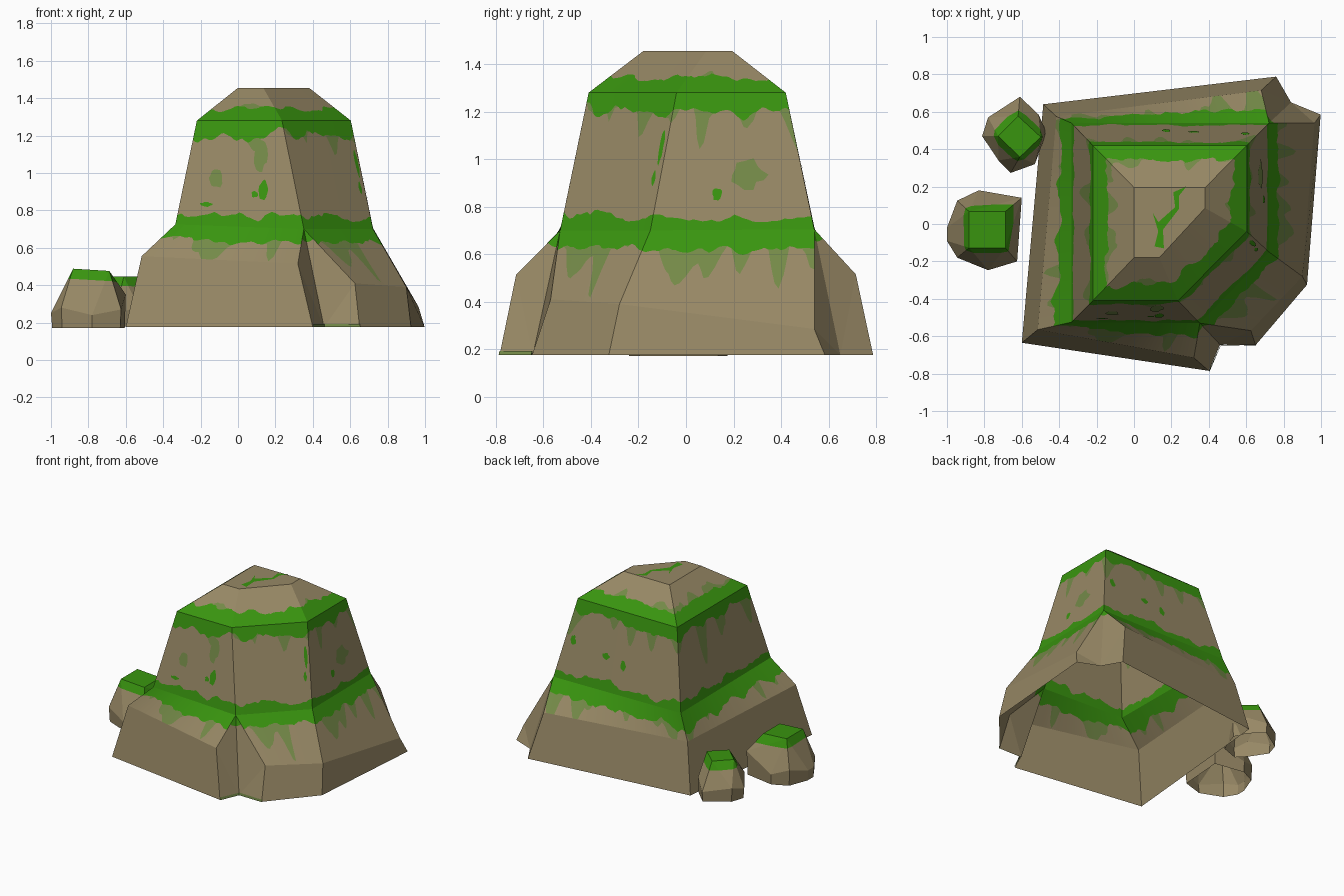
import bpy, bmesh, math
from mathutils import Vector as V, noise

if "Cube" in bpy.data.objects:
    bpy.data.objects.remove(bpy.data.objects["Cube"])


def srgb(r, g, b):
    f = lambda c: (c / 255 / 12.92) if c < 10 else ((c / 255 + 0.055) / 1.055) ** 2.4
    return (f(r), f(g), f(b), 1)


MATS = []
for name, col in (("stone_tan", (151, 136, 101)), ("moss_green", (57, 149, 15)),
                  ("faded_moss", (116, 138, 72))):
    m = bpy.data.materials.new(name)
    m.diffuse_color = srgb(*col)
    m.use_nodes = True
    m.node_tree.nodes["Principled BSDF"].inputs["Base Color"].default_value = m.diffuse_color
    MATS.append(m)
STONE, MOSS, FADED = 0, 1, 2


def finish(bm, name):
    me = bpy.data.meshes.new(name)
    bm.to_mesh(me)
    bm.free()
    for m in MATS:
        me.materials.append(m)
    ob = bpy.data.objects.new(name, me)
    bpy.context.collection.objects.link(ob)
    return ob


def wob(p, freq, seed):
    return noise.noise(p * freq + V((seed, seed * 1.7, seed * 0.6)))


def patch(bm, tl, tr, bl, br, top=0.0, drip=0.0, bottom=0.0, fuzz=0.0):
    """Four-sided wall, cut into columns with ragged moss along its top and bottom edges."""
    tl, tr, bl, br = V(tl), V(tr), V(bl), V(br)
    n = max(1, round(max((tr - tl).length, (br - bl).length) / 0.02)) if top or bottom else 1
    cols = []
    for i in range(n + 1):
        a, b = tl.lerp(tr, i / n), bl.lerp(br, i / n)
        L = max((a - b).length, 1e-4)
        t = top and max(0.02, top + 0.05 * wob(a, 9, 3) + 0.03 * wob(a, 25, 8))
        d = t + (max(0, wob(a, 11, 20) - 0.08) * drip if top else 0)
        lo = bottom and max(0.015, bottom + 0.045 * wob(b, 9, 5) + 0.02 * wob(b, 27, 9))
        hi = lo + max(0, wob(b, 10, 31) - 0.05) * fuzz
        t, d = min(t, L - hi), min(d, L - hi)
        cols.append([bm.verts.new(a.lerp(b, s / L)) for s in (0, t, d, L - hi, L - lo, L)])
    for c0, c1 in zip(cols, cols[1:]):
        for k, mat in enumerate((MOSS, FADED, STONE, FADED, MOSS)):
            q = (c0[k], c0[k + 1], c1[k + 1], c1[k])
            if (q[0].co - q[1].co).length + (q[2].co - q[3].co).length > 2e-4:
                bm.faces.new(q).material_index = mat


# Rings run front-left, front, right, back-right, back-left
CAP = [(0, -.18, 1.455), (.135, -.18, 1.455), (.38, .085, 1.455), (.38, .195, 1.455), (0, .195, 1.455)]
BROW = [(-.22, -.41, 1.28), (.235, -.41, 1.28), (.603, -.04, 1.28), (.603, .42, 1.28), (-.22, .42, 1.28)]
WAIST = [(-.335, -.525, .725), (.352, -.53, .70), (.722, -.15, .70), (.722, .54, .705), (-.335, .54, .715)]
# Shoulder points and base points of the skirt
S_fl, S_f, S_f2 = (-.515, -.565, .555), (.32, -.715, .515), (.625, -.57, .41)
S_r, S_br, S_b, S_bl = (.90, -.28, .39), (.965, .54, .285), (.68, .715, .515), (-.415, .575, .535)
Z = .175
B_fl, B_f, B_fm, B_f2 = (-.60, -.635, Z), (.40, -.785, Z), (.46, -.645, Z), (.65, -.648, Z)
B_r, B_br, B_bm, B_b, B_bl = (.925, -.325, Z), (.998, .585, Z), (.84, .65, Z), (.76, .788, Z), (-.485, .64, Z)

# Main boulder, open underneath
bm = bmesh.new()
for i in range(5):
    j = (i + 1) % 5
    patch(bm, CAP[i], CAP[j], BROW[i], BROW[j], bottom=.11, fuzz=.12)
    patch(bm, BROW[i], BROW[j], WAIST[i], WAIST[j], top=.08, drip=.45, bottom=.055)
fl, f, r, br, bl = WAIST
for q, depth in (((fl, f, S_fl, S_f), .10), ((f, r, S_f2, S_r), .10), ((r, br, S_r, S_br), .10),
                 ((br, bl, S_b, S_bl), .11), ((bl, fl, S_bl, S_fl), .12)):
    patch(bm, *q, top=depth, drip=.45)
# folded corners of the skirt
for q in ((f, f, S_f, B_fm), (f, f, B_fm, S_f2), (br, br, S_br, B_bm), (br, br, B_bm, S_b)):
    patch(bm, *q, top=.06)
for tri in ((S_f, B_f, B_fm), (S_f2, B_fm, B_f2), (S_br, B_br, B_bm), (S_b, B_bm, B_b)):
    bm.faces.new([bm.verts.new(p) for p in tri])
# lower vertical band
for q in ((S_fl, S_f, B_fl, B_f), (S_f2, S_r, B_f2, B_r), (S_r, S_br, B_r, B_br),
          (S_b, S_bl, B_b, B_bl), (S_bl, S_fl, B_bl, B_fl)):
    patch(bm, *q)
bm.faces.new([bm.verts.new(p) for p in CAP])
bmesh.ops.remove_doubles(bm, verts=bm.verts, dist=0.0005)
finish(bm, "main_boulder")

# Thin moss patches on the walls and the summit
bm = bmesh.new()


def spot(side, u, v, rx, ry, mat=MOSS):
    k = (side + 1) % 5
    a, b, c, d = (V(p) for p in (WAIST[side], WAIST[k], BROW[side], BROW[k]))
    ux, vy = (b - a).normalized(), (c - a).lerp(d - b, u).normalized()
    vy = (vy - ux * vy.dot(ux)).normalized()
    nrm = ux.cross(vy).normalized()
    p0 = a.lerp(b, u).lerp(c.lerp(d, u), v) + nrm * 0.003
    vs = []
    for i in range(14):
        t = i * math.tau / 14
        k = 1 + 0.5 * wob(V((math.cos(t), math.sin(t), u * 9)), 1.5, side + v)
        vs.append(bm.verts.new(p0 + ux * rx * k * math.cos(t) + vy * ry * k * math.sin(t)))
    bm.faces.new(vs).material_index = mat


for s in ((0, .71, .35, .025, .05), (0, .63, .31, .016, .016), (0, .22, .2, .035, .012),
          (0, .28, .45, .035, .05, FADED), (0, .72, .68, .035, .09, FADED),
          (2, .40, .26, .018, .025), (2, .62, .40, .075, .06, FADED),
          (1, .95, .6, .012, .07), (1, .93, .38, .01, .03),
          (3, .07, .5, .022, .034), (3, .37, .42, .034, .02), (3, .52, .36, .022, .034)):
    spot(*s)
SUMMIT = [(.28, .20), (.21, .17), (.22, .09), (.13, .01), (.10, .06), (.13, -.04),
          (.11, -.12), (.16, -.13), (.155, -.03), (.24, .08), (.24, .15)]
top = bm.faces.new([bm.verts.new((x, y, 1.458)) for x, y in SUMMIT])
top.material_index = MOSS
top.normal_update()
if top.normal.z < 0:
    top.normal_flip()
# faint moss line at the foot of the front fold
for p, q in ((B_f, B_fm), (B_fm, B_f2)):
    out = V((.004, -.004, 0))
    ring = [V(p) + out, V(q) + out, V(q) + V((-.001, .001, .018)) + out, V(p) + V((-.004, .004, .018)) + out]
    bm.faces.new([bm.verts.new(c) for c in ring]).material_index = FADED
finish(bm, "moss_patches")


def small_rock(name, outline, square, z0, z_sq, z_top, tilt):
    """Faceted stone: hull of an uneven ground outline and a square mossy top, open underneath."""
    cx = sum(p[0] for p in square) / 4
    cy = sum(p[1] for p in square) / 4
    pts = [(x, y, h) for x, y, h in outline]
    pts += [(cx + (x - cx) * .97, cy + (y - cy) * .97, z0) for x, y, h in outline]
    for k, z in ((1.05, z_sq), (.97, z_top)):
        pts += [(cx + (x - cx) * k, cy + (y - cy) * k, z - tilt * (x - cx)) for x, y in square]
    bm = bmesh.new()
    for p in pts:
        bm.verts.new(p)
    bmesh.ops.convex_hull(bm, input=bm.verts)
    bmesh.ops.delete(bm, geom=[v for v in bm.verts if not v.link_faces], context='VERTS')
    bmesh.ops.dissolve_limit(bm, angle_limit=0.05, verts=bm.verts, edges=bm.edges)
    bmesh.ops.recalc_face_normals(bm, faces=bm.faces)
    bmesh.ops.bisect_plane(bm, geom=bm.verts[:] + bm.edges[:] + bm.faces[:],
                           plane_co=(cx, cy, z_sq - .004), plane_no=(tilt, .03, 1))
    for fc in bm.faces:
        c = fc.calc_center_median()
        if c.z - z_sq + .004 + tilt * (c.x - cx) + .03 * (c.y - cy) > 0:
            fc.material_index = MOSS
    bmesh.ops.delete(bm, geom=[fc for fc in bm.faces if fc.normal.z < -.95], context='FACES')
    finish(bm, name)


# Two small stones on the left
small_rock("small_rock_front",
           [(-1, -.02, .25), (-.945, .125, .29), (-.83, .18, .25), (-.72, .135, .3),
            (-.60, .14, .35), (-.625, -.20, .27), (-.78, -.247, .24), (-.945, -.18, .28),
            (-1, -.09, .25)],
           [(-.885, -.13), (-.685, -.13), (-.685, .07), (-.885, .07)],
           .172, .428, .482, .06)
small_rock("small_rock_back",
           [(-.61, .68, .25), (-.51, .585, .3), (-.468, .49, .25), (-.53, .32, .28),
            (-.66, .273, .25), (-.725, .34, .3), (-.812, .47, .25), (-.78, .57, .28)],
           [(-.73, .47), (-.61, .355), (-.495, .465), (-.62, .58)],
           .178, .395, .445, 0.0)
